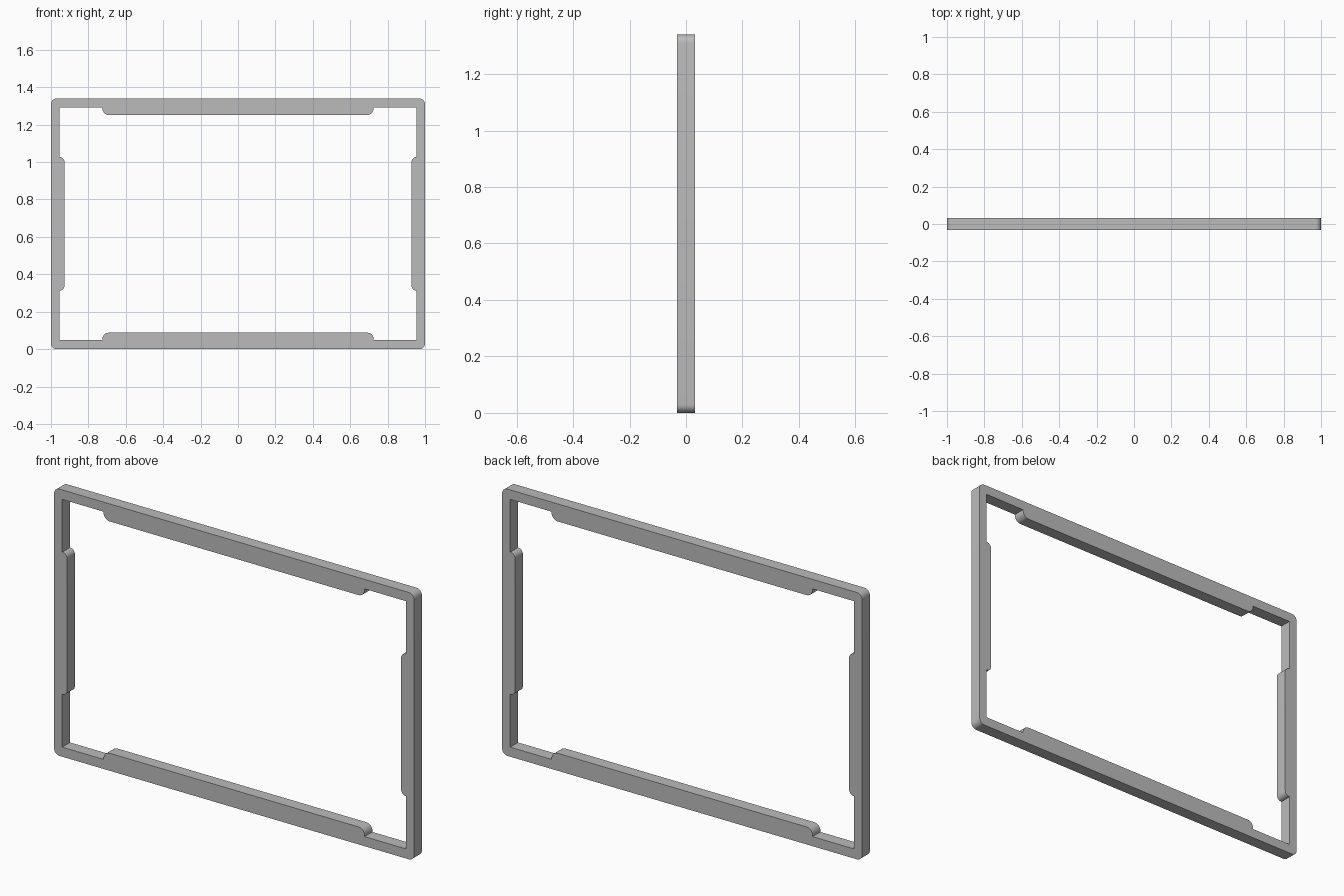
import bpy, bmesh, math
from mathutils import Vector, Matrix

if "Cube" in bpy.data.objects:
    bpy.data.objects.remove(bpy.data.objects["Cube"], do_unlink=True)

HEIGHT, DEPTH = 1.34, 0.062
STEPS = 8


def mirrored(quarter):
    """Repeat the corners of the upper right quarter around all four quarters."""
    loop = []
    for sx, sz in ((1, 1), (-1, 1), (-1, -1), (1, -1)):
        part = [(x * sx, z * sz, r) for x, z, r in quarter]
        loop += part if sx * sz > 0 else part[::-1]
    return loop


def rounded(corners):
    """Replace each right-angled corner with an arc of its radius."""
    points = []
    for i, (x, z, r) in enumerate(corners):
        p = Vector((x, z))
        if r == 0:
            points.append(p)
            continue
        a = (Vector(corners[i - 1][:2]) - p).normalized() * r
        b = (Vector(corners[(i + 1) % len(corners)][:2]) - p).normalized() * r
        for k in range(STEPS + 1):
            t = math.pi / 2 * k / STEPS
            points.append(p + a * (1 - math.sin(t)) + b * (1 - math.cos(t)))
    return points


# Outer edge, and the opening with a round-ended tab on every side
outer = [(1, HEIGHT / 2, 0.03)]
opening = [(0.928, 0.357, 0.026), (0.955, 0.357, 0),
           (0.955, 0.622, 0), (0.725, 0.622, 0), (0.725, 0.582, 0.034)]

curve = bpy.data.curves.new("frame", "CURVE")
curve.dimensions = "2D"
curve.fill_mode = "BOTH"
curve.extrude = DEPTH / 2
for quarter in (outer, opening):
    points = rounded(mirrored(quarter))
    spline = curve.splines.new("POLY")
    spline.points.add(len(points) - 1)
    for target, p in zip(spline.points, points):
        target.co = (p.x, p.y, 0, 1)
    spline.use_cyclic_u = True

frame = bpy.data.objects.new("frame", curve)
bpy.context.collection.objects.link(frame)
bpy.ops.object.select_all(action="DESELECT")
frame.select_set(True)
bpy.context.view_layer.objects.active = frame
bpy.ops.object.convert(target="MESH")
frame = bpy.context.object

# Stand the frame upright and weld its edges
bm = bmesh.new()
bm.from_mesh(frame.data)
bm.transform(Matrix.Translation((0, 0, HEIGHT / 2)) @ Matrix.Rotation(math.pi / 2, 4, "X"))
bmesh.ops.remove_doubles(bm, verts=bm.verts, dist=0.0001)
bmesh.ops.recalc_face_normals(bm, faces=bm.faces)
bm.to_mesh(frame.data)
bm.free()
bpy.ops.object.shade_smooth_by_angle(angle=math.radians(30))

# Plain grey finish
grey = bpy.data.materials.new("grey")
grey.use_nodes = True
colour = (0.5, 0.5, 0.5, 1)
grey.diffuse_color = colour
grey.node_tree.nodes["Principled BSDF"].inputs["Base Color"].default_value = colour
frame.data.materials.clear()
frame.data.materials.append(grey)
